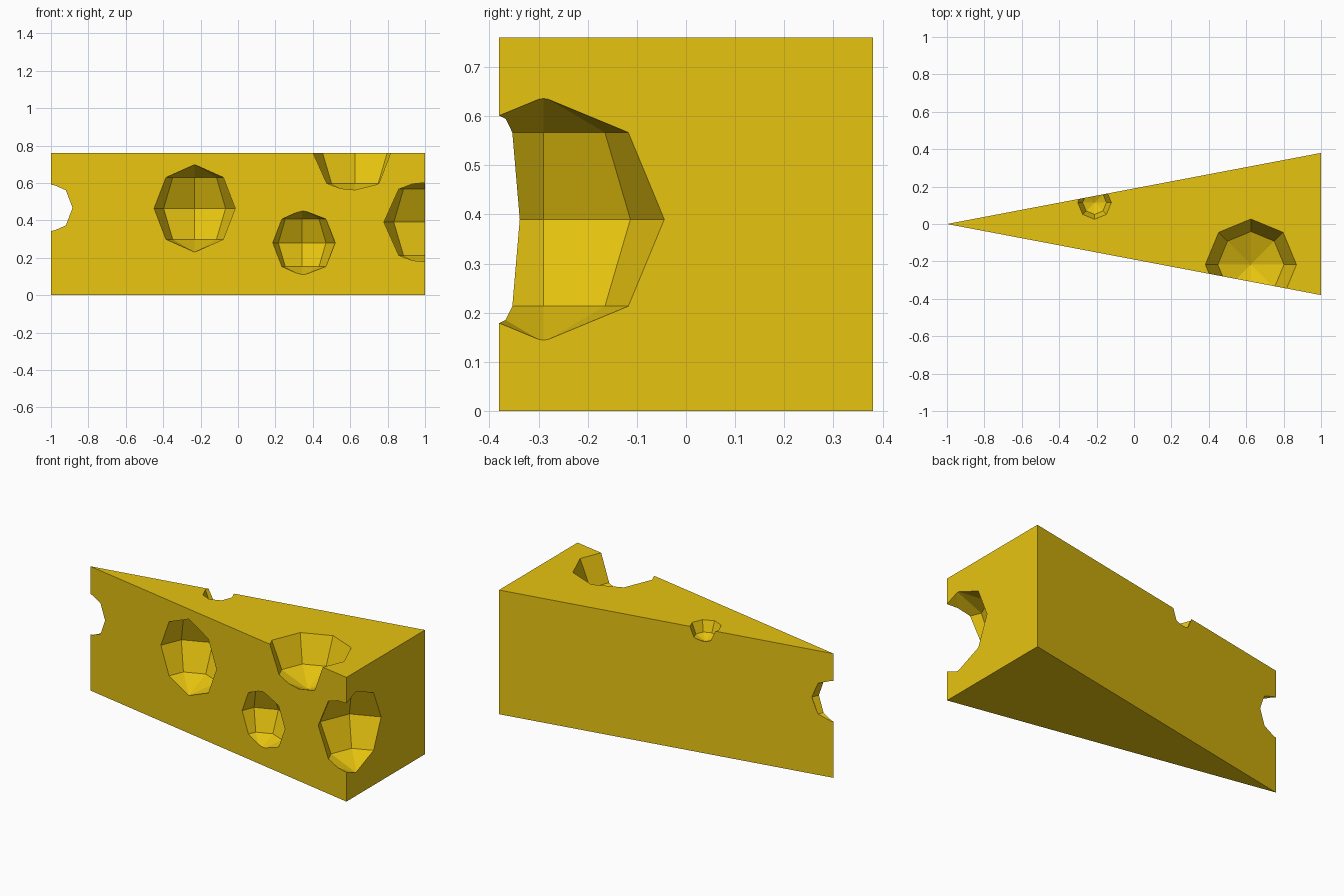
import bpy, bmesh

if "Cube" in bpy.data.objects:
    bpy.data.objects.remove(bpy.data.objects["Cube"])

# Wedge: triangle outline extruded upwards
HEIGHT = 0.76
bm = bmesh.new()
outline = [bm.verts.new((x, y, 0)) for x, y in [(-1, 0), (1, -0.38), (1, 0.38)]]
base = bm.faces.new(outline)
ext = bmesh.ops.extrude_face_region(bm, geom=[base])
top = [v for v in ext["geom"] if isinstance(v, bmesh.types.BMVert)]
bmesh.ops.translate(bm, verts=top, vec=(0, 0, HEIGHT))
bmesh.ops.recalc_face_normals(bm, faces=bm.faces)
mesh = bpy.data.meshes.new("cheese_wedge")
bm.to_mesh(mesh)
bm.free()
wedge = bpy.data.objects.new("cheese_wedge", mesh)
bpy.context.collection.objects.link(wedge)

mat = bpy.data.materials.new("cheese_yellow")
mat.diffuse_color = (0.8, 0.55, 0.005, 1)
mat.use_nodes = True
mat.node_tree.nodes["Principled BSDF"].inputs["Base Color"].default_value = mat.diffuse_color
mesh.materials.append(mat)

# Holes: low-poly spheres (x, y, z, radius) cut from the wedge
holes = [
    (-0.232, -0.146, 0.464, 0.234),   # front, near the tip
    (0.343, -0.28, 0.28, 0.18),       # front, lower middle
    (1.01, -0.29, 0.39, 0.25),        # front right corner
    (0.625, -0.217, 0.775, 0.25),     # top front edge
    (-0.211, 0.115, 0.76, 0.09),      # top back edge
    (-1.0, 0.02, 0.467, 0.133),       # tip
]
for x, y, z, r in holes:
    bpy.ops.mesh.primitive_uv_sphere_add(segments=8, ring_count=4, radius=r, location=(x, y, z))
    cutter = bpy.context.object
    cutter.name = "hole_cutter"
    cutter.hide_render = True
    cutter.data.materials.append(mat)
    mod = wedge.modifiers.new("hole", "BOOLEAN")
    mod.operation = "DIFFERENCE"
    mod.solver = "EXACT"
    mod.object = cutter
    bpy.context.view_layer.objects.active = wedge
    bpy.ops.object.modifier_apply(modifier=mod.name)
    bpy.data.objects.remove(cutter)
